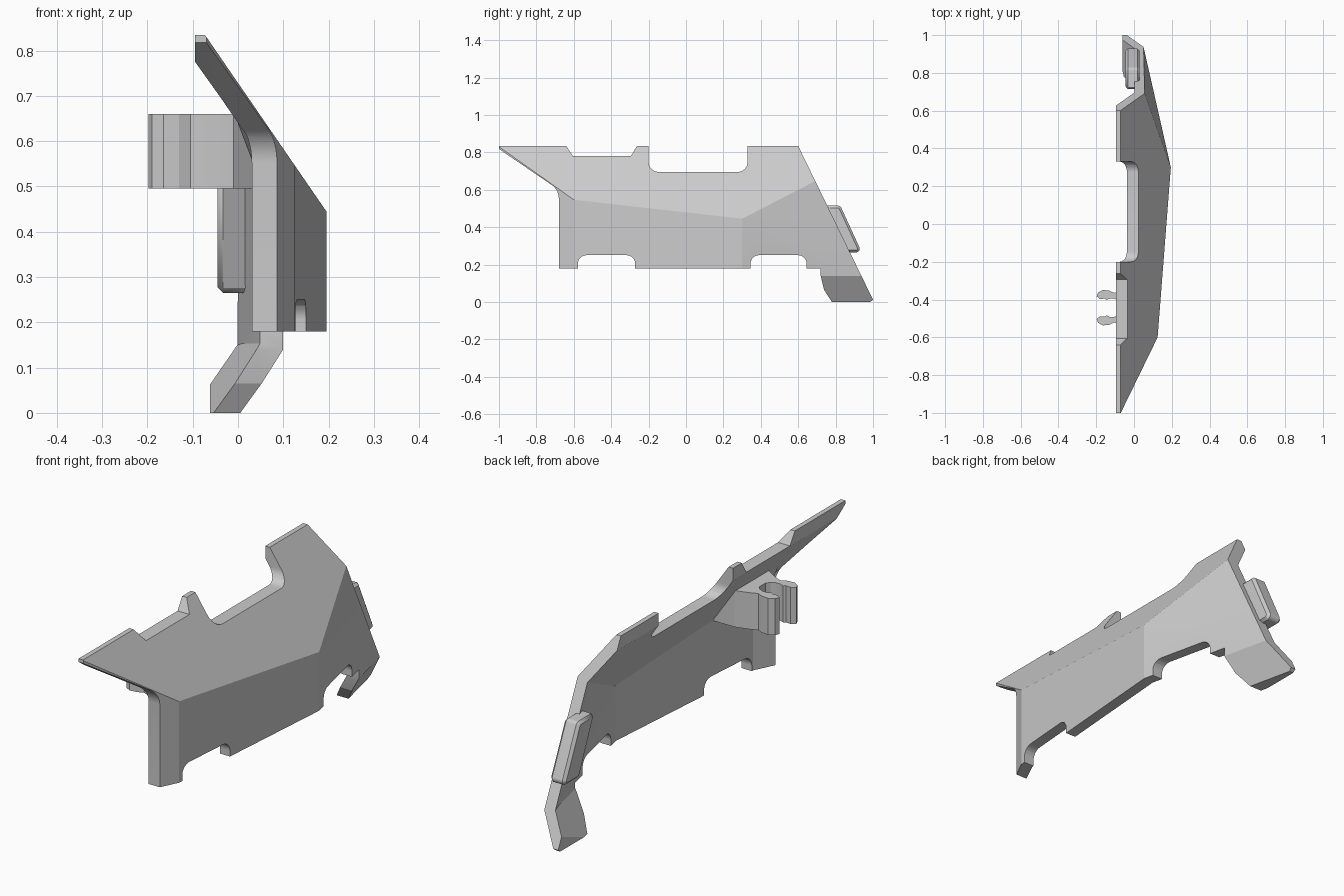
import bpy, bmesh, math
from mathutils import Vector as V

cube = bpy.data.objects.get("Cube")
if cube:
    bpy.data.objects.remove(cube)

grey = bpy.data.materials.new("light_grey")
grey.use_nodes = True
colour = (0.6, 0.6, 0.6, 1)
grey.diffuse_color = colour
next(n for n in grey.node_tree.nodes if n.type == 'BSDF_PRINCIPLED').inputs["Base Color"].default_value = colour


def make(name, bm):
    bmesh.ops.recalc_face_normals(bm, faces=bm.faces)
    me = bpy.data.meshes.new(name)
    bm.to_mesh(me)
    bm.free()
    me.materials.append(grey)
    ob = bpy.data.objects.new(name, me)
    bpy.context.collection.objects.link(ob)
    return ob


def box(lo, hi):
    bm = bmesh.new()
    bmesh.ops.create_cube(bm, size=1)
    for v in bm.verts:
        v.co = [lo[i] if v.co[i] < 0 else hi[i] for i in range(3)]
    return bm


def rounded(corners):
    """Turn (a, b, radius) corners into a polygon with filleted corners."""
    pts = []
    for i, (a, b, r) in enumerate(corners):
        p = V((a, b))
        if not r:
            pts.append(p)
            continue
        u = (V(corners[i - 1][:2]) - p).normalized()
        w = (V(corners[(i + 1) % len(corners)][:2]) - p).normalized()
        half = math.acos(u.dot(w)) / 2
        centre = p + (u + w).normalized() * r / math.sin(half)
        start, end = (p + d * r / math.tan(half) - centre for d in (u, w))
        pts += [centre + start.lerp(end, k / 8).normalized() * r for k in range(9)]
    return pts


def prism(pts, place, depth):
    bm = bmesh.new()
    face = bm.faces.new([bm.verts.new(place(p)) for p in pts])
    ext = bmesh.ops.extrude_face_region(bm, geom=[face])
    bmesh.ops.translate(bm, vec=depth, verts=[g for g in ext["geom"] if isinstance(g, bmesh.types.BMVert)])
    if not any(f.is_valid and set(f.verts) == set(face.verts) for f in bm.faces):
        bmesh.ops.holes_fill(bm, edges=bm.edges)
    return bm


# Outer facets of the shell as (point, outward normal)
knee, brow, hip = V((.195, .3, .445)), V((.057, .69, .645)), V((.05, .94, .14))
rear_upper = (brow - knee).cross(hip - knee)
if rear_upper.x < 0:
    rear_upper.negate()
facets = [(knee, V((1, 0, .688))),                       # sloping top
          (knee, V((1, -.0778, 0))),                     # side wall
          (V((.125, -.6, .545)), V((1, -.4875, 0))),     # front corner
          (knee, V((1, .2266, 0))),                      # rear wall
          (knee, rear_upper),                            # rear upper facet
          (hip, V((1, .2266, -.58)))]                    # tail


def shell_solid(name, bm, offset):
    for point, normal in facets:
        n = normal.normalized()
        res = bmesh.ops.bisect_plane(bm, geom=bm.verts[:] + bm.edges[:] + bm.faces[:],
                                     plane_co=point - n * offset, plane_no=n, clear_outer=True)
        edges = [e for e in res["geom_cut"] if isinstance(e, bmesh.types.BMEdge)]
        if edges:
            bmesh.ops.contextual_create(bm, geom=edges)
    return make(name, bm)


def boolean(ob, cutter, operation):
    mod = ob.modifiers.new(operation.lower(), 'BOOLEAN')
    mod.object, mod.operation, mod.solver = cutter, operation, 'EXACT'
    bpy.context.view_layer.objects.active = ob
    bpy.ops.object.modifier_apply(modifier=mod.name)
    bpy.data.objects.remove(cutter)


# Side outline, with notches, front spike and tail
outline = rounded([
    (-1, .834, 0), (-.64, .834, 0), (-.605, .78, 0), (-.295, .78, 0), (-.262, .834, 0),
    (-.2, .834, 0), (-.2, .695, .055), (.33, .695, .055), (.33, .834, 0), (.6, .834, 0),
    (1, .012, 0), (.985, 0, 0), (.78, 0, 0), (.738, .065, 0), (.72, .14, 0), (.72, .18, 0),
    (.645, .18, 0), (.645, .25, .045), (.345, .25, .045), (.345, .18, 0),
    (-.272, .18, 0), (-.272, .25, .045), (-.578, .25, .045), (-.578, .18, 0),
    (-.68, .18, 0), (-.68, .6, .09), (-1, .818, 0)])

panel = shell_solid("armour_panel", box((-.095, -1.2, -.2), (.6, 1.2, 1.2)), 0)
boolean(panel, shell_solid("hollow", box((-.9, -1.6, -.6), (.6, 1.6, 1.6)), .05), 'DIFFERENCE')
boolean(panel, make("outline", prism(outline, lambda p: (-.7, p.x, p.y), (1.5, 0, 0))), 'INTERSECT')
boolean(panel, make("tail_trim", box((-.5, .7, -.3), (-.062, 1.3, .4))), 'DIFFERENCE')

# Spring clip: one half outlined, then mirrored about its own centre line
mid = -.443
half = [(.08, .21), (-.01, .13), (-.07, .093), (-.105, .078), (-.13, .09), (-.165, .094),
        (-.19, .08), (-.198, .06), (-.18, .046), (-.155, .048)]
hole = [(-.117 + .05 * math.cos(a), .05 * math.sin(a))
        for a in (math.radians(d) for d in (125, 100, 75, 50, 25))]
side = half + hole
clip_pts = [V((x, mid - y)) for x, y in side] + [V((x, mid + min(y, .11))) for x, y in reversed(side)]
bm = prism(clip_pts, lambda p: (p.x, p.y, .495), (0, 0, .165))
# Seat the root of the clip inside the sloping wall
for v in bm.verts:
    if v.co.x > .05:
        v.co.x = .195 - .688 * (v.co.z - .445) - .035
        if v.co.y < mid:
            v.co.x = min(v.co.x, .075) - .02
spring_clip = make("spring_clip", bm)

# Locking tab along the rear edge
tab_pts = rounded([(.71, .515, 0), (.825, .515, .02), (.94, .265, .02), (.82, .265, 0)])
rear_tab = make("rear_tab", prism(tab_pts, lambda p: (-.045, p.x, p.y), (.075, 0, 0)))
bevel = rear_tab.modifiers.new("soft_edges", 'BEVEL')
bevel.width, bevel.segments, bevel.limit_method = .012, 1, 'ANGLE'
bevel.angle_limit = math.radians(50)

# Smooth the fillets while keeping facet edges sharp
for ob in (panel, spring_clip, rear_tab):
    bpy.ops.object.select_all(action='DESELECT')
    ob.select_set(True)
    bpy.context.view_layer.objects.active = ob
    bpy.ops.object.shade_smooth_by_angle(angle=math.radians(14))
